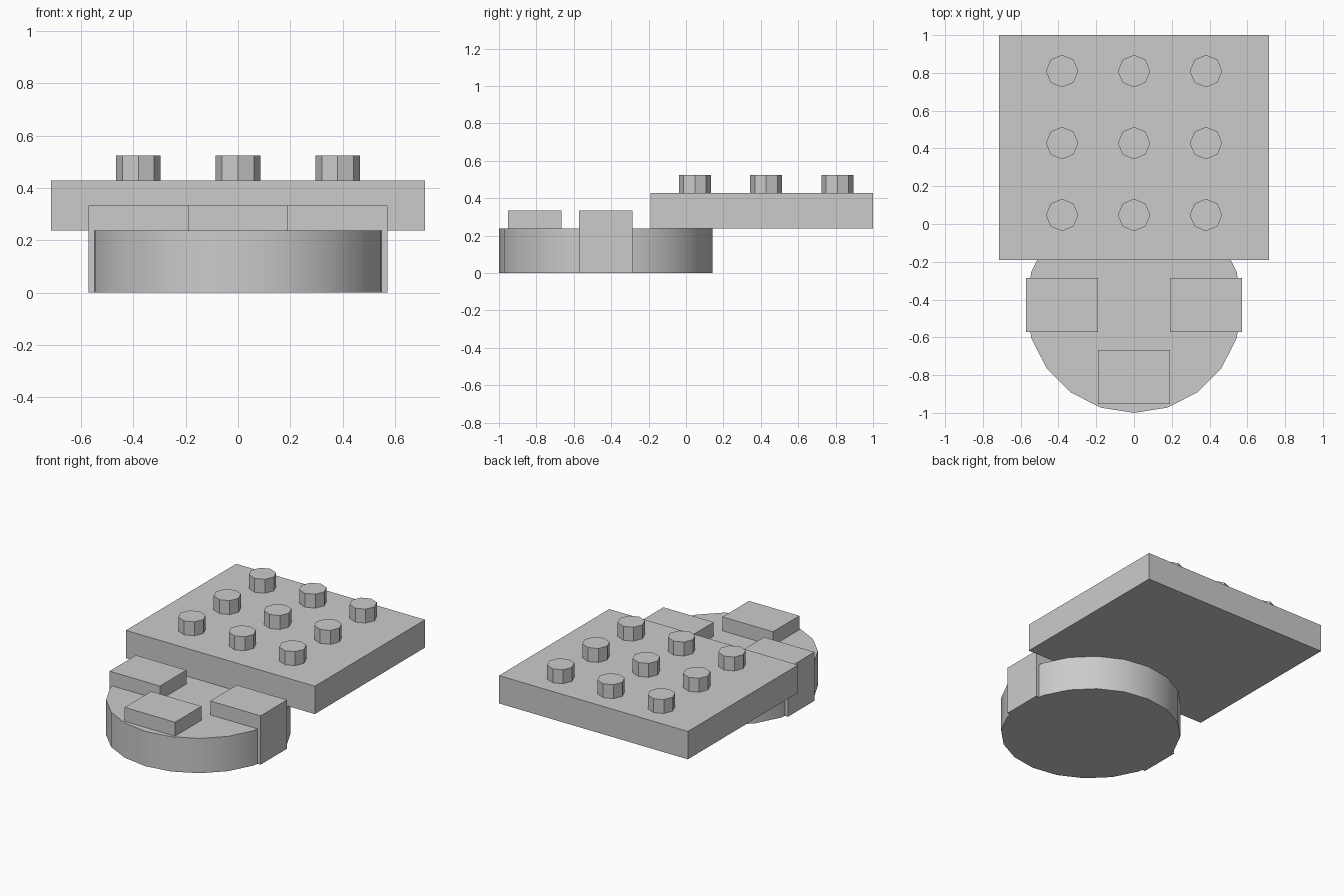
import bpy
import math

cube = bpy.data.objects.get("Cube")
if cube:
    bpy.data.objects.remove(cube, do_unlink=True)

U = 2 / 21  # modelling unit: every part sits on this pitch

# One plain grey for everything
grey = bpy.data.materials.new("plain grey")
grey.use_nodes = True
colour = (0.6, 0.6, 0.6, 1)
grey.diffuse_color = colour
bsdf = next(n for n in grey.node_tree.nodes if n.type == 'BSDF_PRINCIPLED')
bsdf.inputs["Base Color"].default_value = colour


def finish(name):
    ob = bpy.context.object
    ob.name = name
    ob.data.name = name
    ob.data.materials.append(grey)
    return ob


def box(name, x, y, z):
    """Box from (low, high) ranges given in units."""
    spans = (x, y, z)
    centre = [(a + b) / 2 * U for a, b in spans]
    bpy.ops.mesh.primitive_cube_add(size=1, location=centre)
    ob = finish(name)
    for v in ob.data.vertices:
        for i, (a, b) in enumerate(spans):
            v.co[i] *= (b - a) * U
    return ob


def cylinder(name, sides, radius, x, y, z):
    bpy.ops.mesh.primitive_cylinder_add(
        vertices=sides, radius=radius * U, depth=(z[1] - z[0]) * U,
        location=(x * U, y * U, (z[0] + z[1]) / 2 * U))
    return finish(name)


# Round base, smooth around its rim
cylinder("round_base", 20, 6, 0, -4.5, (0, 2.5))
bpy.ops.object.shade_smooth_by_angle(angle=math.radians(30))

# Blocks on the base
box("left_block", (2, 6), (-6, -3), (0, 3.5))
box("right_block", (-6, -2), (-6, -3), (0, 3.5))
box("front_block", (-2, 2), (-10, -7), (0.5, 3.5))

# Square plate with a grid of octagonal studs
box("plate", (-7.5, 7.5), (-2, 10.5), (2.5, 4.5))
for row in range(3):
    for col in range(3):
        cylinder(f"stud_{row + 1}_{col + 1}", 8, 0.9,
                 (col - 1) * 4, 0.5 + row * 4, (4.5, 5.5))
